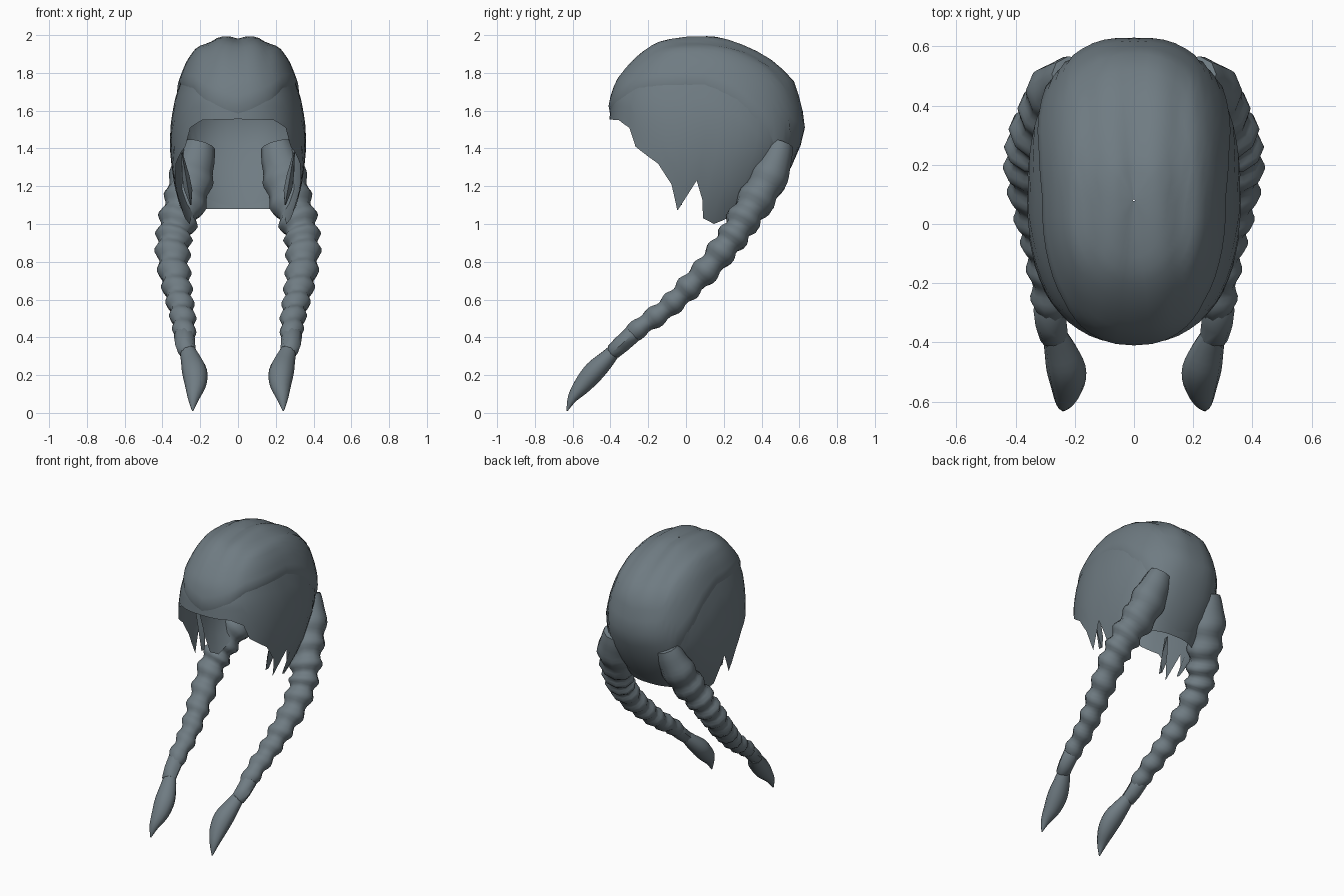
import bpy, bmesh, math
from mathutils import Vector

if "Cube" in bpy.data.objects:
    bpy.data.objects.remove(bpy.data.objects["Cube"])

hair = bpy.data.materials.new("slate grey hair")
hair.use_nodes = True
hair.diffuse_color = (0.16, 0.2, 0.225, 1)
hair.node_tree.nodes["Principled BSDF"].inputs["Base Color"].default_value = hair.diffuse_color


def lerp_table(table, key):
    """Linear look-up in rows sorted by their first value."""
    for a, b in zip(table, table[1:]):
        if key <= b[0]:
            f = max(0, (key - a[0]) / (b[0] - a[0]))
            return [p + (q - p) * f for p, q in zip(a[1:], b[1:])]
    return list(table[-1][1:])


def finish(name, rows, closed=False, angle=50):
    """Skin rows of points into a mesh and mirror it across x."""
    bm = bmesh.new()
    grid = [[bm.verts.new(p) for p in row] for row in rows]
    for r, s in zip(grid, grid[1:]):
        n = len(r)
        for i in range(n if closed else n - 1):
            j = (i + 1) % n
            bm.faces.new((r[i], r[j], s[j], s[i]))
    if closed:
        bm.faces.new(grid[0])
        bm.faces.new(grid[-1])
    bmesh.ops.remove_doubles(bm, verts=bm.verts, dist=0.0005)
    bmesh.ops.recalc_face_normals(bm, faces=bm.faces)
    mesh = bpy.data.meshes.new(name)
    bm.to_mesh(mesh)
    bm.free()
    mesh.materials.append(hair)
    obj = bpy.data.objects.new(name, mesh)
    bpy.context.collection.objects.link(obj)
    bpy.ops.object.select_all(action="DESELECT")
    obj.select_set(True)
    bpy.context.view_layer.objects.active = obj
    bpy.ops.object.shade_smooth_by_angle(angle=math.radians(angle))
    mirror = obj.modifiers.new("mirror", "MIRROR")
    mirror.use_clip = True
    return obj


# Head shape: drop below the crown, half width, front y, back y
TOP = 2.0
head = [(0, 0, .08, .08), (.005, .07, 0, .17), (.03, .15, -.14, .25),
        (.07, .22, -.21, .35), (.14, .27, -.29, .47), (.24, .31, -.37, .57),
        (.35, .345, -.405, .605), (.47, .365, -.415, .63), (.62, .37, -.41, .595),
        (.8, .345, -.4, .5), (.92, .315, -.4, .42), (1, .28, -.39, .36)]
head = [(math.sqrt(r[0]),) + r[1:] for r in head]

# Edge heights by angle from the front round to the back
hem = [(0, 1.555), (28, 1.55), (41, 1.51), (47, 1.41), (66, 1.32), (77, 1.21),
       (85, 1.07), (90, 1.23), (101, 1.03), (112, 1.0), (119, 1.02),
       (135, 1.08), (180, 1.08)]
fringe = [(0, 1.57), (28, 1.65), (45, 1.71), (65, 1.725), (90, 1.73), (105, 1.66),
          (135, 1.4), (150, 1.14), (180, 1.08)]


def head_point(deg, z, grow):
    w, front, back = lerp_table(head, math.sqrt(max(0, TOP - z)))
    c, s = math.cos(math.radians(deg)), math.sin(math.radians(deg))
    mid, half = (front + back) / 2, (back - front) / 2
    x = (w + grow) * abs(s) ** .83 if 0 < deg < 180 else 0
    y = mid - math.copysign(abs(c) ** .83, c) * (half + grow)
    return Vector((x, y, z))


def columns(table):
    """Angles at every corner of an edge, with extra ones in between."""
    out = []
    for a, b in zip(table, table[1:]):
        n = math.ceil((b[0] - a[0]) / 7)
        out += [a[0] + (b[0] - a[0]) * i / n for i in range(n)]
    return out + [180]


# Combed top layer with a centre parting and soft locks
rows = []
for deg in columns(fringe):
    edge = lerp_table(fringe, deg)[0]
    row = []
    for i in range(15):
        f = i / 14
        p = head_point(deg, TOP - (TOP - edge) * f ** 1.9, -.012 if i == 14 else .003)
        if 0 < i < 14:
            parting = math.exp(-(p.x / .04) ** 2) + .9 * math.exp(-((p.x - .155) / .03) ** 2)
            p.z -= .018 * parting * (1 - f)
        elif i == 0:
            p.z -= .018
        row.append(p)
    rows.append(row)
finish("top_hair", rows)

# Side layer emerging under the top layer and ending in jagged points
rows = []
for deg in columns(hem):
    low = lerp_table(hem, deg)[0]
    high = max(lerp_table(fringe, deg)[0], low) + .03
    rows.append([head_point(deg, high + (low - high) * i / 6, -.008) for i in range(7)])
finish("side_hair", rows)

# Thin loose lock inside each temple
rows = []
for z, half in ((1.38, .004), (1.25, .02), (1.18, .022), (1.1, .003)):
    x = .25 + (z - 1.1) * .17
    rows.append([(x - half, -.02, z), (x, -.05, z), (x + half, -.02, z)])
finish("temple_lock", rows, closed=True)


def tube(name, path, sides=10, steps=1, bulge=0):
    """Tube along x, y, z, radius points; bulge plaits its surface."""
    pts = [Vector(p) for p in path]
    fine = []
    for i, (a, b) in enumerate(zip(pts, pts[1:])):
        before, after = pts[max(i - 1, 0)], pts[min(i + 2, len(pts) - 1)]
        for k in range(steps):
            t = k / steps
            m, n = (b - before) / 2, (after - a) / 2
            fine.append(a + m * t + (3 * (b - a) - 2 * m - n) * t ** 2
                        + (2 * (a - b) + m + n) * t ** 3)
    fine.append(pts[-1])
    rows = []
    for i, p in enumerate(fine):
        along = (fine[min(i + 1, len(fine) - 1)] - fine[max(i - 1, 0)]).xyz.normalized()
        side = (Vector((1, 0, 0)) - along * along.x).normalized()
        up = along.cross(side)
        ring = []
        for k in range(sides):
            a = math.tau * k / sides
            amount = bulge * min(1, i / (steps * 3))
            r = p.w * (1 + amount * math.sin(math.tau * i / steps + .8 * math.cos(a)))
            ring.append(p.xyz + side * (1.15 * r * math.cos(a)) + up * (r * math.sin(a)))
        rows.append(ring)
    return finish(name, rows, closed=True)


# Braids sweeping from the nape forward and down
tube("braid", [(.2, .5, 1.42, .07), (.24, .455, 1.28, .098), (.27, .385, 1.15, .098),
               (.31, .315, 1.04, .088), (.335, .26, .95, .08), (.345, .2, .87, .076),
               (.34, .12, .77, .071), (.325, .03, .68, .066), (.31, -.05, .6, .06),
               (.295, -.14, .525, .056), (.285, -.24, .455, .052), (.28, -.33, .375, .04)],
     steps=6, bulge=.14)

# Flared tie at the end of each braid
tube("braid_tie", [(.285, -.27, .43, .036), (.285, -.285, .415, .048),
                   (.28, -.34, .365, .046), (.27, -.385, .325, .042), (.265, -.39, .32, .03)],
     sides=8)

# Loose tapering tail
tube("braid_tail", [(.27, -.37, .34, .034), (.25, -.42, .285, .047), (.23, -.485, .22, .058),
                    (.225, -.545, .15, .05), (.235, -.6, .08, .028), (.24, -.63, .01, .003)],
     steps=3)
